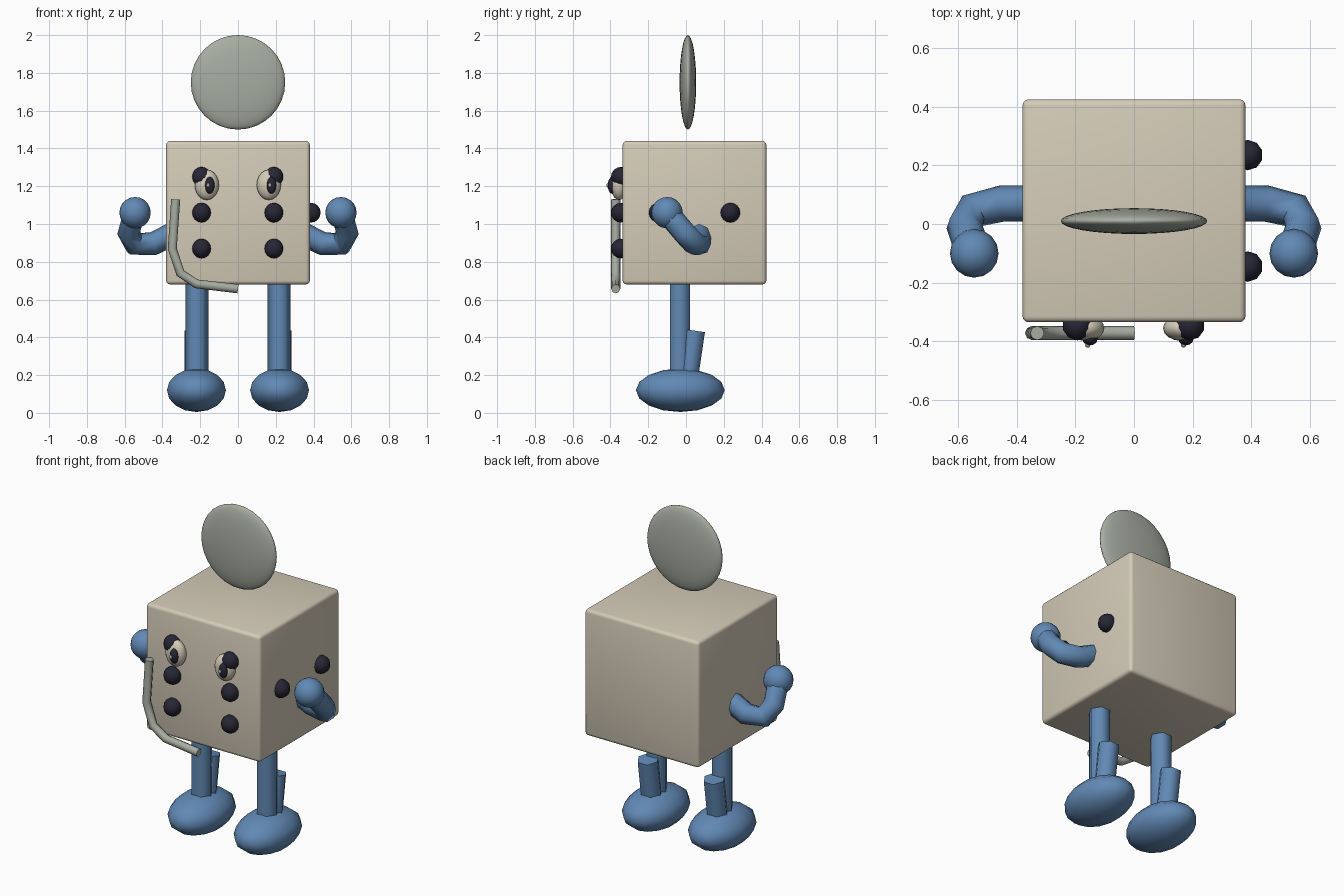
import bpy, math
from mathutils import Vector

if "Cube" in bpy.data.objects:
    bpy.data.objects.remove(bpy.data.objects["Cube"])


def material(name, rgb):
    m = bpy.data.materials.new(name)
    m.diffuse_color = (*rgb, 1)
    m.use_nodes = True
    m.node_tree.nodes["Principled BSDF"].inputs["Base Color"].default_value = m.diffuse_color
    return m


CREAM = material("cream", (0.66, 0.60, 0.48))
BLUE = material("blue", (0.12, 0.25, 0.46))
DARK = material("dark_navy", (0.02, 0.019, 0.035))
GREY = material("grey_green", (0.39, 0.42, 0.36))


def finish(ob, name, mat, angle=60):
    ob.name = name
    ob.data.materials.clear()
    ob.data.materials.append(mat)
    bpy.ops.object.shade_smooth_by_angle(angle=math.radians(angle))
    return ob


def ball(name, loc, radii, mat, segments=12, rings=8):
    bpy.ops.mesh.primitive_uv_sphere_add(segments=segments, ring_count=rings, location=loc)
    ob = bpy.context.object
    ob.scale = radii
    bpy.ops.object.transform_apply(location=False, rotation=False, scale=True)
    return finish(ob, name, mat)


def rod(name, a, b, radius, mat, sides=6):
    a, b = Vector(a), Vector(b)
    d = b - a
    bpy.ops.mesh.primitive_cylinder_add(vertices=sides, radius=radius, depth=d.length,
                                        location=(a + b) / 2)
    ob = bpy.context.object
    # corner edges of the prism point sideways, along x
    ob.rotation_euler = (-math.atan2(d.y, d.z), 0, 0)
    for v in ob.data.vertices:
        v.co.x, v.co.y = v.co.y, -v.co.x
    return finish(ob, name, mat, 62)


def tube(name, points, radius, mat):
    cu = bpy.data.curves.new(name, 'CURVE')
    cu.dimensions = '3D'
    cu.bevel_depth = radius
    cu.bevel_resolution = 2
    cu.use_fill_caps = True
    sp = cu.splines.new('POLY')
    sp.points.add(len(points) - 1)
    for p, co in zip(sp.points, points):
        p.co = (*co, 1)
    ob = bpy.data.objects.new(name, cu)
    bpy.context.collection.objects.link(ob)
    bpy.ops.object.select_all(action='DESELECT')
    ob.select_set(True)
    bpy.context.view_layer.objects.active = ob
    bpy.ops.object.convert(target='MESH')
    return finish(bpy.context.object, name, mat)


# Cube body with softened edges
bpy.ops.mesh.primitive_cube_add(size=0.76, location=(0, 0.045, 1.06))
body = bpy.context.object
bevel = body.modifiers.new("soft_edges", 'BEVEL')
bevel.width = 0.02
bevel.segments = 3
bpy.ops.object.modifier_apply(modifier=bevel.name)
finish(body, "body", CREAM)

# Thin disc floating above the body
ball("head_disc", (0, 0.01, 1.75), (0.25, 0.044, 0.25), GREY, 32, 16)

# Pips on the front and on the right side
for x in (-0.193, 0.19):
    for z in (0.87, 1.06, 1.25):
        ball("front_pip", (x, -0.345, z), (0.052, 0.052, 0.052), DARK, 10, 8)
for y in (-0.145, 0.235):
    ball("side_pip", (0.388, y, 1.06), (0.052, 0.052, 0.052), DARK, 10, 8)

# Eyes with pupils and tiny glints
for x, px in ((-0.165, -0.15), (0.163, 0.177)):
    ball("eye", (x, -0.355, 1.207), (0.064, 0.044, 0.08), CREAM, 16, 10)
    ball("pupil", (px, -0.392, 1.205), (0.026, 0.022, 0.045), DARK, 12, 8)
    gx = px - 0.008
    ball("eye_glint", (gx, -0.413, 1.205), (0.009, 0.009, 0.012), GREY, 8, 6)

# Crooked mouth tube
tube("mouth", [(-0.33, -0.372, 1.13), (-0.348, -0.372, 0.87), (-0.305, -0.372, 0.74),
               (-0.22, -0.372, 0.683), (0, -0.372, 0.657)], 0.024, GREY)

# Arms, hands, legs and feet on both sides
for s in (-1, 1):
    tube("arm", [(s * 0.35, 0.07, 0.945), (s * 0.45, 0.07, 0.895), (s * 0.55, 0.045, 0.895),
                 (s * 0.578, -0.01, 0.955), (s * 0.55, -0.09, 1.05)], 0.062, BLUE)
    ball("hand", (s * 0.545, -0.1, 1.06), (0.083, 0.083, 0.083), BLUE, 16, 10)
    rod("leg", (s * 0.218, -0.032, 0.15), (s * 0.218, -0.032, 0.72), 0.061, BLUE)
    rod("heel_strut", (s * 0.22, 0.005, 0.15), (s * 0.22, 0.047, 0.435), 0.062, BLUE)
    ball("foot", (s * 0.22, -0.03, 0.12), (0.16, 0.235, 0.115), BLUE, 14, 8)
